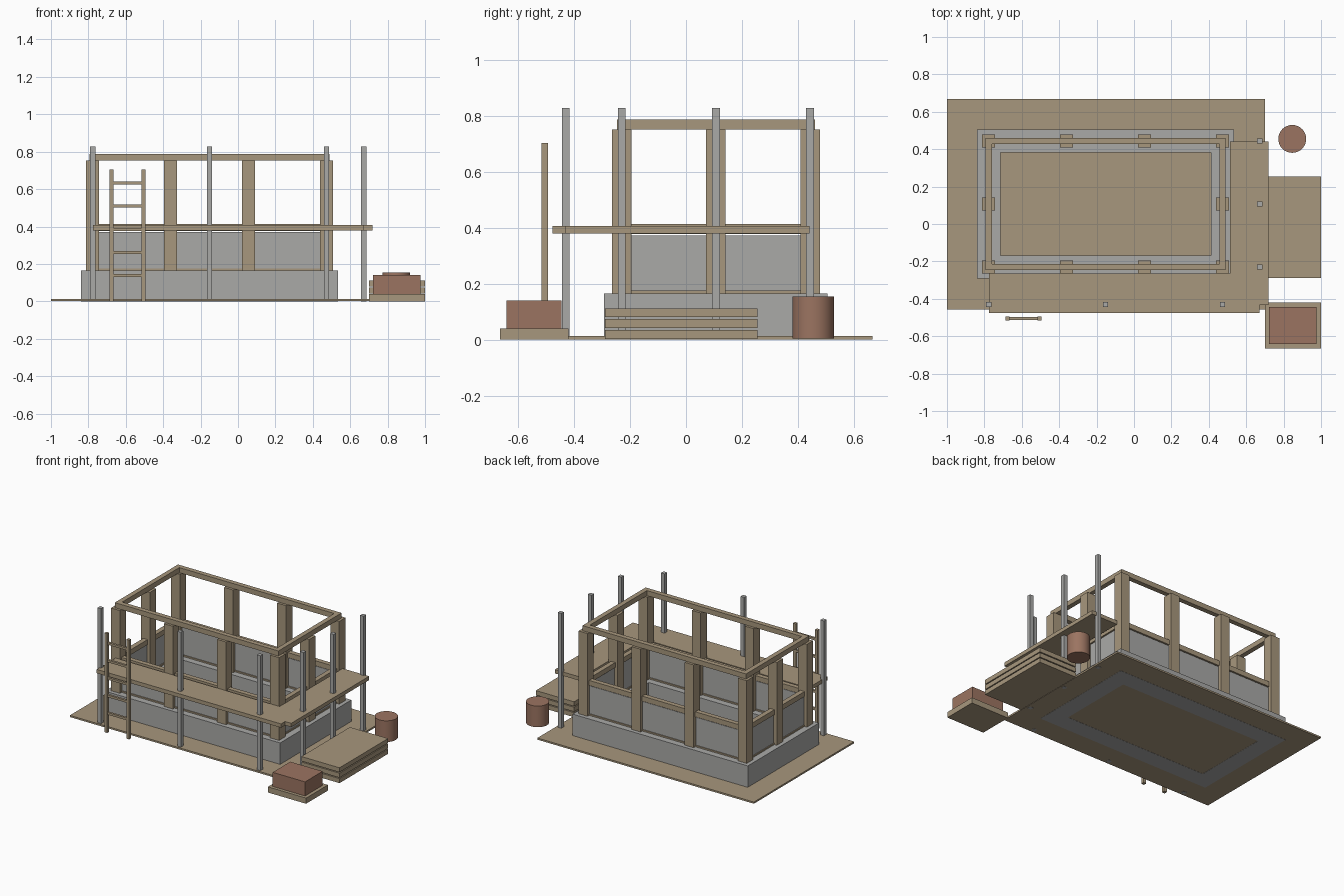
import bpy, bmesh

cube = bpy.data.objects.get("Cube")
if cube:
    bpy.data.objects.remove(cube)


def material(name, rgb):
    m = bpy.data.materials.new(name)
    m.use_nodes = True
    m.diffuse_color = (*rgb, 1)
    m.node_tree.nodes["Principled BSDF"].inputs["Base Color"].default_value = (*rgb, 1)
    return m


TIMBER = material("timber tan", (0.39, 0.31, 0.205))
CONCRETE = material("concrete grey", (0.40, 0.40, 0.39))
BRICK = material("brick red", (0.33, 0.175, 0.12))


def add_object(name, bm, mat):
    bmesh.ops.recalc_face_normals(bm, faces=bm.faces)
    mesh = bpy.data.meshes.new(name)
    bm.to_mesh(mesh)
    bm.free()
    mesh.materials.append(mat)
    ob = bpy.data.objects.new(name, mesh)
    bpy.context.collection.objects.link(ob)
    return ob


def prism(name, outline, z0, z1, mat):
    """Extrude a flat outline from z0 up to z1."""
    bm = bmesh.new()
    face = bm.faces.new([bm.verts.new((x, y, z0)) for x, y in outline])
    new = bmesh.ops.extrude_face_region(bm, geom=[face])["geom"]
    top = [v for v in new if isinstance(v, bmesh.types.BMVert)]
    bmesh.ops.translate(bm, verts=top, vec=(0, 0, z1 - z0))
    return add_object(name, bm, mat)


def box(name, x0, x1, y0, y1, z0, z1, mat):
    return prism(name, [(x0, y0), (x1, y0), (x1, y1), (x0, y1)], z0, z1, mat)


def column(name, x, y, size, z0, z1, mat):
    h = size / 2
    return box(name, x - h, x + h, y - h, y + h, z0, z1, mat)


# Building centre and half spans of the wall centre line
CX, CY, HX, HY = -0.152, 0.107, 0.625, 0.337


def ring(name, width, z0, z1, mat):
    """Rectangular frame following the wall centre line."""
    bm = bmesh.new()
    loops = []
    for side, z in ((1, z0), (1, z1), (-1, z1), (-1, z0)):
        dx, dy = HX + side * width / 2, HY + side * width / 2
        loops.append([bm.verts.new((CX + sx * dx, CY + sy * dy, z))
                      for sx, sy in ((-1, -1), (1, -1), (1, 1), (-1, 1))])
    for k in range(4):
        a, b = loops[k], loops[(k + 1) % 4]
        for i in range(4):
            j = (i + 1) % 4
            bm.faces.new((a[i], a[j], b[j], b[i]))
    return add_object(name, bm, mat)


# Ground and foundation
box("ground_slab", -1, 0.7, -0.457, 0.667, 0.001, 0.013, TIMBER)
ring("foundation", 0.125, 0, 0.165, CONCRETE)

# Low walls and horizontal timbers
ring("low_wall", 0.022, 0.165, 0.372, CONCRETE)
ring("sill_beam", 0.034, 0.14, 0.175, TIMBER)
ring("middle_rail", 0.034, 0.377, 0.413, TIMBER)
ring("top_beam", 0.034, 0.752, 0.788, TIMBER)

# Timber posts along the walls
for i in range(4):
    for side in (-1, 1):
        column("wall_post", CX - HX + i * HX * 2 / 3, CY + side * HY, 0.07, 0.165, 0.752, TIMBER)
for side in (-1, 1):
    column("side_post", CX + side * HX, CY, 0.07, 0.165, 0.752, TIMBER)

# Scaffold deck wrapping the front and left side
prism("scaffold_deck",
      [(-0.775, -0.477), (0.672, -0.477), (0.672, -0.432), (0.72, -0.432),
       (0.72, 0.442), (0.512, 0.442), (0.512, -0.265), (-0.775, -0.265)],
      0.38, 0.407, TIMBER)

# Scaffold poles
for x in (CX - HX, CX, CX + HX):
    column("front_scaffold_pole", x, -0.43, 0.028, 0, 0.828, CONCRETE)
for y in (CY - HY, CY, CY + HY):
    column("side_scaffold_pole", 0.672, y, 0.028, 0, 0.828, CONCRETE)

# Ladder
for x in (-0.677, -0.505):
    column("ladder_rail", x, -0.505, 0.022, 0, 0.704, TIMBER)
for i in range(5):
    z = 0.137 + i * 0.124
    box("ladder_rung", -0.67, -0.51, -0.513, -0.497, z - 0.008, z + 0.008, TIMBER)

# Stacked boards
for i in range(3):
    z = 0.003 + i * 0.0385
    box("stacked_board", 0.7, 1, -0.29, 0.255, z, z + 0.032, TIMBER)

# Brick pile on a pallet
box("pallet", 0.7, 1, -0.665, -0.42, 0, 0.04, TIMBER)
box("brick_pile", 0.722, 0.976, -0.642, -0.445, 0.04, 0.14, BRICK)

# Barrel
bpy.ops.mesh.primitive_cylinder_add(vertices=32, radius=0.0745, depth=0.15,
                                    location=(0.846, 0.455, 0.079))
barrel = bpy.context.object
barrel.name = "barrel"
barrel.data.materials.append(BRICK)
bpy.ops.object.shade_smooth_by_angle()
